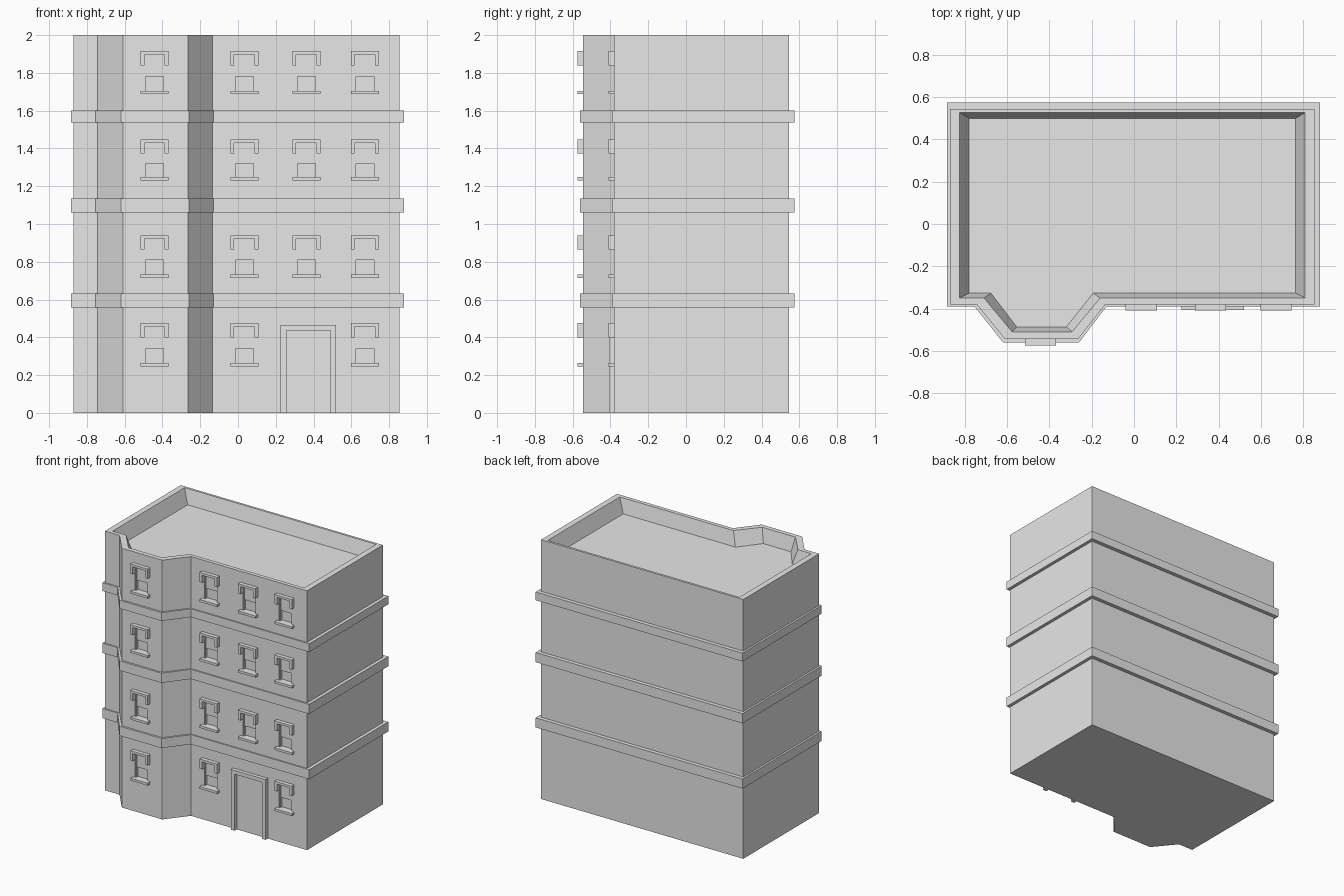
import bpy
import bmesh
from mathutils import Matrix

cube = bpy.data.objects.get("Cube")
if cube:
    bpy.data.objects.remove(cube, do_unlink=True)

grey = bpy.data.materials.new("wall grey")
grey.use_nodes = True
tone = (0.8, 0.8, 0.8, 1)
grey.diffuse_color = tone
grey.node_tree.nodes["Principled BSDF"].inputs["Base Color"].default_value = tone


def finish(name, bm):
    bmesh.ops.recalc_face_normals(bm, faces=bm.faces)
    mesh = bpy.data.meshes.new(name)
    bm.to_mesh(mesh)
    bm.free()
    mesh.materials.append(grey)
    obj = bpy.data.objects.new(name, mesh)
    bpy.context.collection.objects.link(obj)
    return obj


def loft(name, rings, closed=False):
    """Join (outline, z) rings in order; cap the ends or close into a hoop."""
    bm = bmesh.new()
    loops = [[bm.verts.new((x, y, z)) for x, y in outline] for outline, z in rings]
    pairs = list(zip(loops, loops[1:]))
    if closed:
        pairs.append((loops[-1], loops[0]))
    else:
        bm.faces.new(loops[0])
        bm.faces.new(loops[-1])
    for a, b in pairs:
        for i in range(len(a)):
            j = (i + 1) % len(a)
            bm.faces.new((a[i], a[j], b[j], b[i]))
    return finish(name, bm)


def box(bm, x0, x1, y0, y1, z0, z1):
    size = Matrix.Diagonal((x1 - x0, y1 - y0, z1 - z0, 1))
    place = Matrix.Translation(((x0 + x1) / 2, (y0 + y1) / 2, (z0 + z1) / 2))
    bmesh.ops.create_cube(bm, size=1, matrix=place @ size)


def arch(bm, x0, x1, y0, y1, z0, z1, leg, top):
    """Upside-down U: one profile pushed from y0 to y1."""
    profile = [(x0, z0), (x0, z1), (x1, z1), (x1, z0), (x1 - leg, z0),
               (x1 - leg, z1 - top), (x0 + leg, z1 - top), (x0 + leg, z0)]
    face = bm.faces.new([bm.verts.new((x, y0, z)) for x, z in profile])
    ext = bmesh.ops.extrude_face_region(bm, geom=[face])["geom"]
    verts = [v for v in ext if isinstance(v, bmesh.types.BMVert)]
    bmesh.ops.translate(bm, verts=verts, vec=(0, y1 - y0, 0))


def outline(left, right, front, back, bay, bay_front):
    """Rectangle with an angled bay; bay holds its four x positions."""
    a, b, c, d = bay
    return [(left, front), (a, front), (b, bay_front), (c, bay_front),
            (d, front), (right, front), (right, back), (left, back)]


WALL, BAY_WALL = -0.38, -0.545
wall = outline(-0.87, 0.855, WALL, 0.545, (-0.745, -0.61, -0.265, -0.135), BAY_WALL)
ledge = outline(-0.885, 0.88, -0.39, 0.575, (-0.755, -0.62, -0.26, -0.13), -0.56)
parapet = outline(-0.825, 0.81, -0.35, 0.527, (-0.71, -0.577, -0.293, -0.16), -0.51)
roof = outline(-0.78, 0.765, -0.327, 0.5, (-0.677, -0.555, -0.32, -0.193), -0.487)

# Walls, parapet and sunken roof
walls = loft("building_walls", [(wall, 0), (wall, 2), (parapet, 2), (roof, 1.89)])

# Ledges between storeys
for n, (low, high) in enumerate([(0.557, 0.631), (1.06, 1.135), (1.538, 1.602)]):
    loft(f"storey_ledge_{n + 1}",
         [(wall, low), (ledge, low), (ledge, high), (wall, high)], closed=True)

# Windows: recess, hood, sill and two sashes
holes = bmesh.new()
columns = [(-0.442, BAY_WALL), (0.034, WALL), (0.362, WALL), (0.672, WALL)]
rows = [(0.245, 0.475), (0.715, 0.94), (1.23, 1.448), (1.687, 1.915)]
for r, (low, high) in enumerate(rows):
    for c, (x, y) in enumerate(columns):
        if r == 0 and c == 2:
            continue  # the doorway takes this place
        half = 0.054
        sill, head = low + 0.018, high - 0.018
        middle = sill + 0.4 * (head - sill)
        box(holes, x - half, x + half, y - 0.05, y + 0.025, sill, head)
        bm = bmesh.new()
        arch(bm, x - 0.074, x + 0.074, y - 0.03, y, high - 0.075, high, 0.02, 0.018)
        box(bm, x - 0.074, x + 0.074, y - 0.03, y, low, sill)
        arch(bm, x - half, x + half, y + 0.005, y + 0.025, sill, head, 0.006, 0.006)
        box(bm, x - half, x + half, y + 0.012, y + 0.025, middle, head)
        finish(f"window_{r + 1}_{c + 1}", bm)

cutter = finish("window_cutter", holes)
cutter.hide_render = True
cut = walls.modifiers.new("window_recesses", "BOOLEAN")
cut.operation = "DIFFERENCE"
cut.solver = "EXACT"
cut.object = cutter
bpy.context.view_layer.objects.active = walls
bpy.ops.object.modifier_apply(modifier=cut.name)
bpy.data.objects.remove(cutter, do_unlink=True)

# Door surround
bm = bmesh.new()
arch(bm, 0.225, 0.52, WALL - 0.028, WALL, 0, 0.465, 0.031, 0.029)
finish("door_frame", bm)
